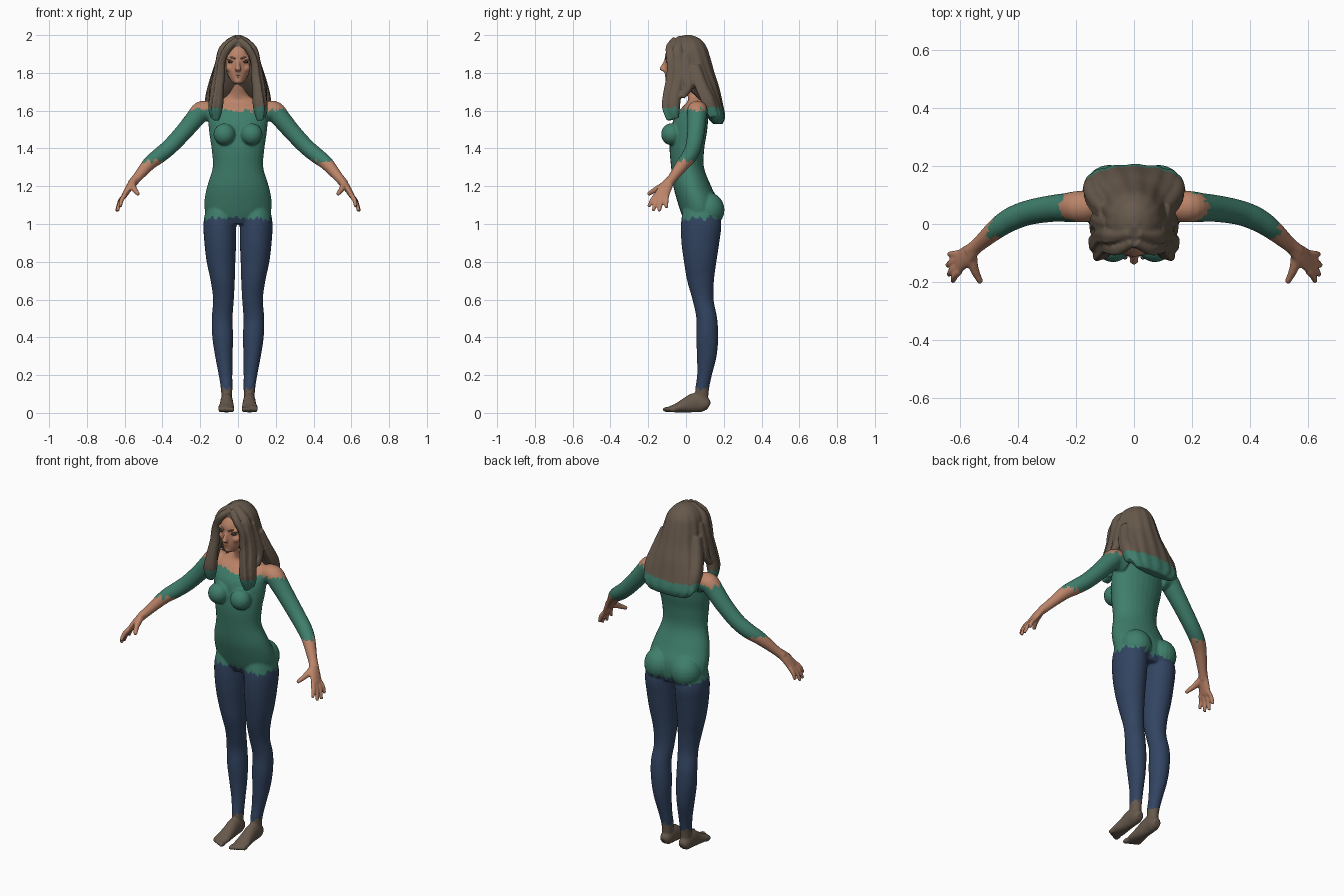
import bpy
import bmesh
import math
from mathutils import Vector, Matrix, noise

if "Cube" in bpy.data.objects:
    bpy.data.objects.remove(bpy.data.objects["Cube"], do_unlink=True)


def material(name, rgb):
    mat = bpy.data.materials.new(name)
    mat.use_nodes = True
    colour = (*rgb, 1)
    mat.diffuse_color = colour
    shader = mat.node_tree.nodes["Principled BSDF"]
    shader.inputs["Base Color"].default_value = colour
    shader.inputs["Roughness"].default_value = 0.8
    return mat


SKIN = material("skin", (.5, .23, .14))
GREEN = material("green shirt", (.05, .21, .15))
NAVY = material("navy leggings", (.032, .058, .12))
BROWN = material("brown hair", (.135, .1, .072))
DARK = material("dark eyes", (.05, .045, .035))
LIP = material("lips", (.3, .11, .08))


def resample(stations, steps=5):
    """Catmull-Rom curve through the stations, all components at once."""
    padded = [stations[0], *stations, stations[-1]]
    result = []
    for a, b, c, d in zip(padded, padded[1:], padded[2:], padded[3:]):
        for k in range(steps):
            t = k / steps
            result.append([q + .5 * t * (r - p + t * (2*p - 5*q + 4*r - s + t * (3*(q - r) + s - p)))
                           for p, q, r, s in zip(a, b, c, d)])
    result.append(list(stations[-1]))
    return result


def loft(bm, stations, side=None, mirror=False, sides=28, flute=0):
    """Closed skin through oval rings (x, y, z, rx, ry); level rings unless a side direction is given."""
    rows = resample(stations)
    centres = [Vector(row[:3]) for row in rows]
    for sign in (1, -1) if mirror else (1,):
        rings = []
        for i, row in enumerate(rows):
            u, v = Vector((1, 0, 0)), Vector((0, 1, 0))
            if side:
                along = (centres[min(i + 1, len(rows) - 1)] - centres[max(i - 1, 0)]).normalized()
                u = Vector(side)
                u = (u - along * u.dot(along)).normalized()
                v = along.cross(u)
            ring = []
            for k in range(sides):
                angle = math.tau * k / sides
                wave = 1 + flute * math.sin(angle * 13 + i * .08) * (1 - i / len(rows))
                p = centres[i] + (u * row[3] * math.cos(angle) + v * row[-1] * math.sin(angle)) * wave
                ring.append(bm.verts.new((p.x * sign, p.y, p.z)))
            rings.append(ring)
        faces = [bm.faces.new(rings[0]), bm.faces.new(rings[-1])]
        for low, high in zip(rings, rings[1:]):
            for k in range(sides):
                n = (k + 1) % sides
                faces.append(bm.faces.new((low[k], low[n], high[n], high[k])))
        bmesh.ops.recalc_face_normals(bm, faces=faces)


def ball(bm, centre, size, mirror=False):
    for sign in (1, -1) if mirror else (1,):
        place = Matrix.Translation((centre[0] * sign, *centre[1:])) @ Matrix.Diagonal((*size, 1))
        bmesh.ops.create_uvsphere(bm, u_segments=20, v_segments=12, radius=1, matrix=place)


def finish(bm, name, materials, voxel=0, smooth=4, rule=None):
    """Turn the parts into one object, fuse them if asked, and colour faces by the rule."""
    mesh = bpy.data.meshes.new(name)
    bm.to_mesh(mesh)
    bm.free()
    obj = bpy.data.objects.new(name, mesh)
    bpy.context.collection.objects.link(obj)
    if voxel:
        fuse = obj.modifiers.new("fuse", "REMESH")
        fuse.mode = "VOXEL"
        fuse.voxel_size = voxel
        soften = obj.modifiers.new("soften", "SMOOTH")
        soften.iterations = smooth
        fused = bpy.data.meshes.new_from_object(obj.evaluated_get(bpy.context.evaluated_depsgraph_get()))
        obj.modifiers.clear()
        obj.data = fused
        bpy.data.meshes.remove(mesh)
        fused.name = name
    obj.data.materials.clear()
    for mat in materials:
        obj.data.materials.append(mat)
    for face in obj.data.polygons:
        face.use_smooth = True
        face.material_index = rule(face.center) if rule else 0
    return obj


def ragged(p):
    """Torn-edge height offset that varies around the body."""
    return .028 * noise.noise(Vector((p.x * 45, p.y * 45, 3))) + .012 * noise.noise(Vector((p.x * 110, p.y * 110, 7)))


def body_colour(p):
    z = p.z + ragged(p)
    if abs(p.x) > .27 and p.z < 1.45:
        return 0 if z < 1.33 else 1
    if z > 1.605:
        return 0
    if z > 1.03:
        return 1
    return 2 if z > .13 else 3


body = bmesh.new()

# Torso, neck and head
loft(body, [(0, .08, 1, .13, .08), (0, .075, 1.05, .17, .098), (0, .062, 1.12, .178, .108),
            (0, .033, 1.2, .163, .1), (0, .008, 1.3, .134, .087), (0, .005, 1.4, .14, .092),
            (0, .015, 1.48, .152, .095), (0, .025, 1.55, .158, .092), (0, .045, 1.61, .16, .072),
            (0, .058, 1.65, .11, .05), (0, .055, 1.68, .058, .047), (0, .04, 1.73, .046, .046),
            (0, .02, 1.82, .046, .05)])
loft(body, [(0, -.078, 1.742, .02, .022), (0, -.062, 1.76, .038, .045), (0, -.035, 1.8, .059, .078),
            (0, -.012, 1.85, .07, .1), (0, -.003, 1.9, .074, .107), (0, .005, 1.95, .06, .08),
            (0, .01, 1.98, .02, .03)])

# Nose, brow ridge, chin and cheeks
loft(body, [(0, -.105, 1.868, .009, .009), (0, -.118, 1.84, .01, .013), (0, -.126, 1.818, .016, .014),
            (0, -.112, 1.808, .012, .008)])
ball(body, (.034, -.09, 1.877), (.032, .018, .009), True)
ball(body, (0, -.094, 1.757), (.022, .016, .014))
ball(body, (.04, -.075, 1.825), (.026, .025, .022), True)

# Bust and seat
ball(body, (.072, -.077, 1.475), (.058, .055, .058), True)
ball(body, (.085, .118, 1.075), (.086, .086, .092), True)

# Legs
loft(body, [(.06, .085, .03, .026, .03), (.06, .085, .12, .03, .036), (.066, .098, .2, .036, .039),
            (.075, .11, .3, .046, .052), (.081, .112, .4, .055, .058), (.084, .11, .5, .055, .055),
            (.077, .09, .6, .055, .056), (.081, .077, .7, .064, .071), (.09, .075, .8, .076, .086),
            (.094, .076, .9, .084, .1), (.096, .08, 1, .087, .107), (.09, .075, 1.08, .08, .09)], mirror=True)

# Feet with toes
loft(body, [(.06, .122, .035, .02, .02), (.06, .1, .045, .032, .04), (.06, .05, .054, .034, .052),
            (.06, 0, .04, .037, .04), (.062, -.05, .026, .043, .024), (.062, -.085, .02, .042, .016)],
     side=(1, 0, 0), mirror=True)
for toe in range(5):
    ball(body, (.031 + toe * .016, -.1 + toe * .008, .018), (.012 - toe * .001, .026, .014), True)

# Arms
loft(body, [(.12, .06, 1.58, .05), (.185, .06, 1.6, .054), (.23, .057, 1.555, .05), (.285, .053, 1.49, .046),
            (.36, .04, 1.41, .043), (.42, .018, 1.36, .041), (.47, -.014, 1.32, .036),
            (.53, -.066, 1.25, .026), (.565, -.095, 1.21, .024)], side=(0, 1, 0), mirror=True)

# Palms, fingers and thumbs
across = (.1, -1, -.15)
loft(body, [(.545, -.08, 1.235, .024, .02), (.575, -.108, 1.195, .035, .019), (.605, -.132, 1.145, .04, .014)],
     side=across, mirror=True)
for base_y, tip in ((-.162, (.623, -.198, 1.09)), (-.143, (.638, -.175, 1.068)),
                    (-.121, (.643, -.143, 1.066)), (-.102, (.637, -.105, 1.085))):
    base = Vector((.6, base_y, 1.152))
    tip = Vector(tip)
    middle = base.lerp(tip, .5) + Vector((.006, 0, .003))
    loft(body, [(*base, .013), (*middle, .012), (*tip, .009)], side=across, mirror=True, sides=12)
loft(body, [(.56, -.105, 1.21, .02), (.55, -.155, 1.185, .016), (.527, -.202, 1.157, .01)],
     side=(1, 0, 0), mirror=True, sides=12)

for vert in body.verts:
    vert.co.z = max(vert.co.z, .002)
finish(body, "body", [SKIN, GREEN, NAVY, BROWN], voxel=.006, smooth=3, rule=body_colour)

# Hair: a fluted mass behind, with locks that frame the face
hair = bmesh.new()
loft(hair, [(0, .168, 1.53, .12, .025), (0, .158, 1.57, .158, .048), (0, .135, 1.64, .155, .058),
            (0, .09, 1.72, .142, .085), (0, .05, 1.8, .118, .1), (0, .024, 1.88, .104, .104),
            (0, .012, 1.94, .088, .096), (0, .01, 1.98, .055, .065), (0, .01, 2, .015, .02)],
     sides=104, flute=.045)
locks = [
    [(.004, -.06, 1.975, .018), (.05, -.085, 1.935, .02), (.084, -.08, 1.87, .02), (.093, -.076, 1.79, .024),
     (.104, -.088, 1.7, .028), (.112, -.09, 1.62, .033), (.118, -.08, 1.55, .02)],
    [(.01, -.03, 1.985, .018), (.075, -.04, 1.93, .024), (.096, -.035, 1.85, .026), (.108, -.035, 1.77, .03),
     (.122, -.055, 1.68, .03), (.13, -.06, 1.61, .028), (.125, -.055, 1.56, .018)],
    [(.085, 0, 1.9, .022), (.108, .01, 1.8, .028), (.128, .015, 1.73, .024), (.14, -.02, 1.67, .014)],
    [(.1, .05, 1.84, .025), (.125, .08, 1.74, .032), (.142, .12, 1.65, .034), (.14, .15, 1.57, .026)],
]
for lock in locks:
    loft(hair, lock, side=(1, .3, 0), mirror=True, sides=16)
    # a thin raised strand along each lock breaks up its surface
    loft(hair, [(x + r * .5, y - r * .75, z, r * .4) for x, y, z, r in lock],
         side=(1, .3, 0), mirror=True, sides=10)
finish(hair, "hair", [BROWN, GREEN], voxel=.006, smooth=2,
       rule=lambda p: 1 if p.z + ragged(p) * .5 < 1.615 else 0)

# Face details
for name, sign in (("left", 1), ("right", -1)):
    eye = bmesh.new()
    ball(eye, (.036 * sign, -.094, 1.858), (.018, .011, .007))
    finish(eye, name + "_eye", [DARK])
    brow = bmesh.new()
    loft(brow, [(.014 * sign, -.108, 1.874, .004), (.036 * sign, -.102, 1.882, .005),
                (.058 * sign, -.084, 1.877, .003)], side=(0, 0, 1), sides=10)
    finish(brow, name + "_eyebrow", [BROWN])
mouth = bmesh.new()
ball(mouth, (0, -.1, 1.786), (.022, .012, .005))
ball(mouth, (0, -.099, 1.779), (.017, .012, .005))
finish(mouth, "lips", [LIP])
